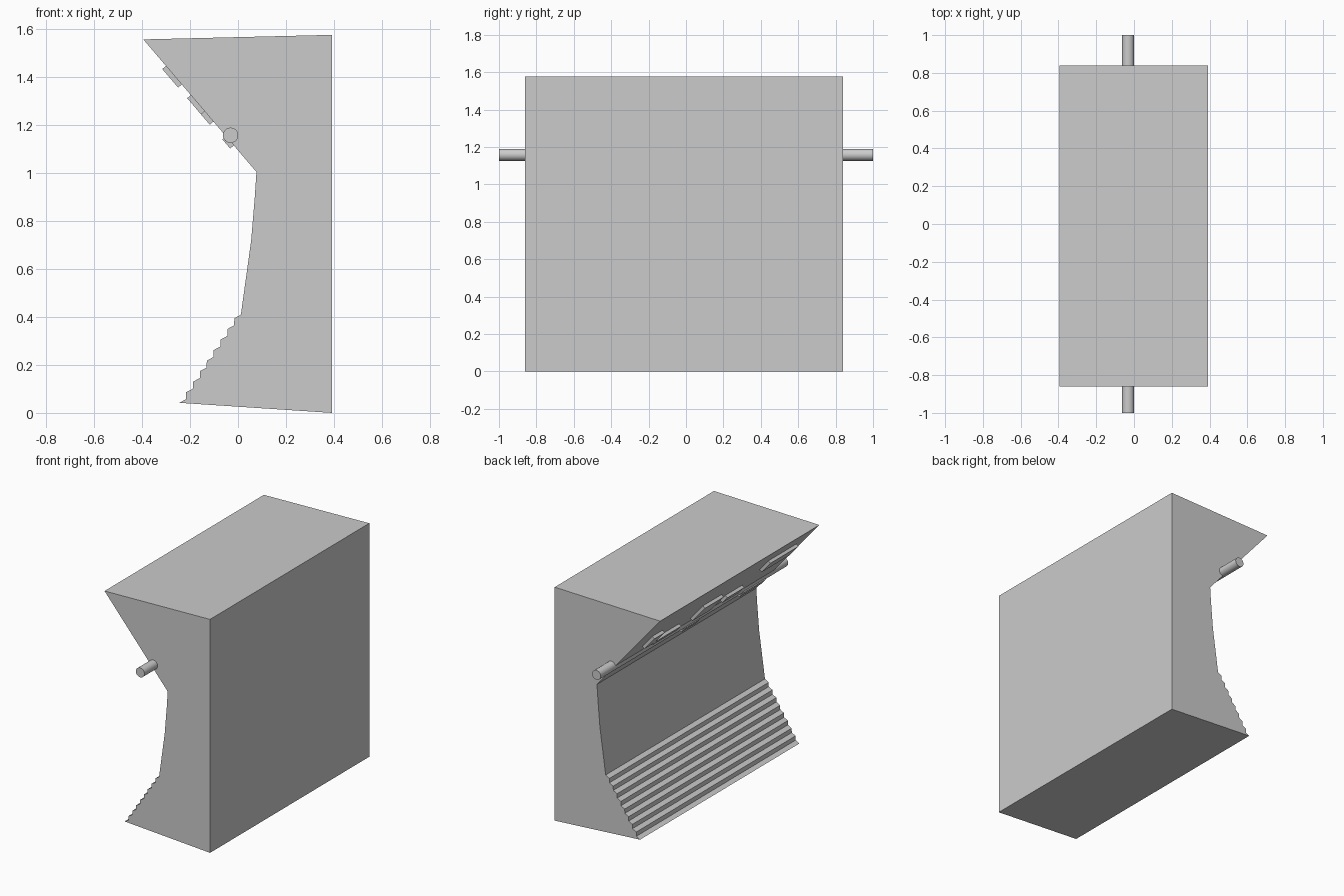
import bpy, bmesh, math
from mathutils import Vector, Matrix

if "Cube" in bpy.data.objects:
    bpy.data.objects.remove(bpy.data.objects["Cube"])

def make(name, bm):
    bmesh.ops.recalc_face_normals(bm, faces=bm.faces)
    mesh = bpy.data.meshes.new(name)
    bm.to_mesh(mesh)
    bm.free()
    ob = bpy.data.objects.new(name, mesh)
    bpy.context.collection.objects.link(ob)
    return ob

Y0, Y1 = -0.86, 0.84
LOW, HIGH = Vector((0.077, 0, 1.005)), Vector((-0.395, 0, 1.558))

# Body: side profile with a serrated lower lip, extruded along y
profile = [(0.393, 0.0), (0.393, 1.577), (HIGH.x, HIGH.z), (LOW.x, LOW.z),
           (0.07, 0.90), (0.055, 0.72), (0.012, 0.41)]
for i in range(8, -1, -1):
    x, z = -0.245 + i * 0.0287, 0.042 + i * 0.0440
    if i < 8:
        profile.append((x + 0.028, z + 0.015))
    profile.append((x, z))
bm = bmesh.new()
face = bm.faces.new([bm.verts.new((x, Y0, z)) for x, z in profile])
ext = bmesh.ops.extrude_face_region(bm, geom=[face])
bmesh.ops.translate(bm, vec=(0, Y1 - Y0, 0),
                    verts=[v for v in ext["geom"] if isinstance(v, bmesh.types.BMVert)])
make("body", bm)

# Pivot rod running through the body
bm = bmesh.new()
bmesh.ops.create_cone(bm, cap_ends=True, segments=24, radius1=0.032, radius2=0.032, depth=2,
                      matrix=Matrix.Translation((-0.031, 0, 1.158)) @ Matrix.Rotation(math.pi / 2, 4, 'X'))
rod = make("pivot_rod", bm)
for p in rod.data.polygons:
    p.use_smooth = len(p.vertices) == 4
rod.data.set_sharp_from_angle(angle=math.radians(40))

# Raised trim bars on the sloped face: (y0, y1, start and end fraction up the slope)
up = (HIGH - LOW).normalized()
out = Vector((up.z, 0, -up.x)) * -1
slope = (HIGH - LOW).length
bars = [(0.64, 0.53, 0.42, 0.58), (0.53, 0.26, 0.38, 0.44),
        (0.10, -0.06, 0.20, 0.26), (0.10, -0.10, 0.38, 0.58),
        (-0.22, -0.40, 0.38, 0.46), (-0.52, -0.76, 0.20, 0.27),
        (-0.45, -0.75, 0.66, 0.80)]
for n, (ya, yb, s0, s1) in enumerate(bars):
    centre = LOW + up * slope * (s0 + s1) / 2 + out * 0.008
    centre.y = (ya + yb) / 2
    rot = Matrix((up, (0, 1, 0), out)).transposed().to_4x4()
    size = Matrix.Diagonal((slope * (s1 - s0), abs(ya - yb), 0.024, 1))
    bm = bmesh.new()
    bmesh.ops.create_cube(bm, size=1, matrix=Matrix.Translation(centre) @ rot @ size)
    make(f"trim_bar_{n + 1}", bm)
